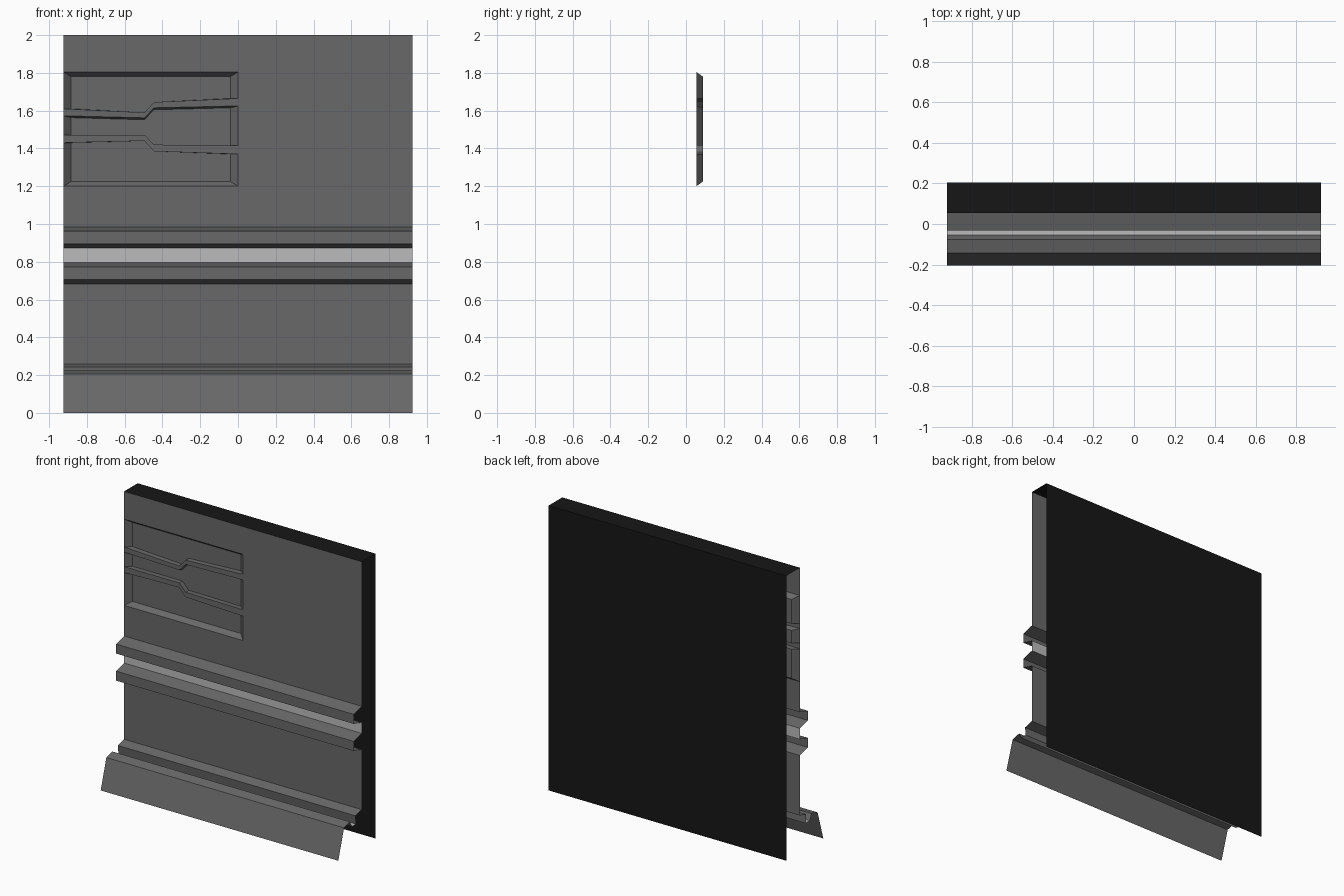
import bpy, bmesh

if "Cube" in bpy.data.objects:
    bpy.data.objects.remove(bpy.data.objects["Cube"])

HALF = 0.923          # half width of the panel
WALL, DEEP, BACK = 0.055, 0.09, 0.205


def material(name, v):
    m = bpy.data.materials.new(name)
    m.diffuse_color = (v, v, v, 1)
    m.use_nodes = True
    m.node_tree.nodes["Principled BSDF"].inputs["Base Color"].default_value = m.diffuse_color
    return m


GREY = material("wall_grey", 0.14)
LIGHT = material("light_strip", 0.5)
DARK = material("backing_dark", 0.008)


def strip(bm, upper, lower):
    """Quads between two left-to-right lines of points."""
    u = [bm.verts.new(p) for p in upper]
    l = [bm.verts.new(p) for p in lower]
    for i in range(len(u) - 1):
        bm.faces.new((u[i], l[i], l[i + 1], u[i + 1]))


def finish(bm, name, mat):
    bmesh.ops.remove_doubles(bm, verts=bm.verts, dist=0.0001)
    me = bpy.data.meshes.new(name)
    bm.to_mesh(me)
    bm.free()
    me.materials.append(mat)
    ob = bpy.data.objects.new(name, me)
    bpy.context.collection.objects.link(ob)
    return ob


def sweep(name, profile, mat):
    """Open (y, z) profile stretched across the full width."""
    bm = bmesh.new()
    for a, b in zip(profile, profile[1:]):
        strip(bm, [(-HALF, *a), (HALF, *a)], [(-HALF, *b), (HALF, *b)])
    return finish(bm, name, mat)


# Dark back sheet and top cap
sweep("back_and_top", [(BACK, 0), (BACK, 2), (WALL, 2)], DARK)

# Two horizontal rails with a light strip between them
RAIL = -0.033
for name, z in (("upper_rail", 0.985), ("lower_rail", 0.795)):
    sweep(name, [(WALL, z), (RAIL, z - 0.023), (RAIL, z - 0.09), (WALL, z - 0.113)], GREY)
sweep("light_strip_between_rails", [(WALL, 0.872), (WALL, 0.795)], LIGHT)

# Lower wall, base moulding, channel and sloped skirting
sweep("lower_wall", [(WALL, 0.682), (WALL, 0.26)], GREY)
sweep("base_moulding", [(WALL, 0.26), (-0.015, 0.243), (-0.008, 0.182)], GREY)
sweep("channel_floor", [(-0.008, 0.182), (-0.055, 0.182)], LIGHT)
sweep("skirting", [(-0.055, 0.182), (-0.076, 0.224), (-0.142, 0.207), (-0.205, 0)], GREY)

# Upper wall with three sunken cells in its left half
XO = (-HALF, -0.495, -0.445, 0)
XI = (-HALF + 0.04, -0.495, -0.445, -0.04)


def line(xs, y, zs):
    return [(x, y, z) for x, z in zip(xs, zs)]


def cell(bm, top, bottom, top_drop, bottom_rise):
    to, bo = line(XO, WALL, top), line(XO, WALL, bottom)
    ti = line(XI, DEEP, [z - top_drop for z in top])
    bi = line(XI, DEEP, [z + bottom_rise for z in bottom])
    strip(bm, to, ti)
    strip(bm, ti, bi)
    strip(bm, bi, bo)
    strip(bm, [to[0], ti[0]], [bo[0], bi[0]])
    strip(bm, [ti[-1], to[-1]], [bi[-1], bo[-1]])


edges = [
    (1.805,) * 4,
    (1.61, 1.59, 1.645, 1.665),
    (1.573, 1.562, 1.615, 1.625),
    (1.472, 1.472, 1.42, 1.416),
    (1.43, 1.44, 1.385, 1.37),
    (1.2,) * 4,
]
bm = bmesh.new()
cell(bm, edges[0], edges[1], 0.025, 0)
cell(bm, edges[2], edges[3], 0.01, 0)
cell(bm, edges[4], edges[5], 0, 0.025)
for a, b in ((1, 2), (3, 4)):
    strip(bm, line(XO, WALL, edges[a]), line(XO, WALL, edges[b]))
finish(bm, "sunken_cells", GREY)

bm = bmesh.new()
for x0, x1, z1, z0 in ((-HALF, HALF, 2, 1.805), (0, HALF, 1.805, 1.2), (-HALF, HALF, 1.2, 0.985)):
    strip(bm, [(x0, WALL, z1), (x1, WALL, z1)], [(x0, WALL, z0), (x1, WALL, z0)])
finish(bm, "upper_wall", GREY)
